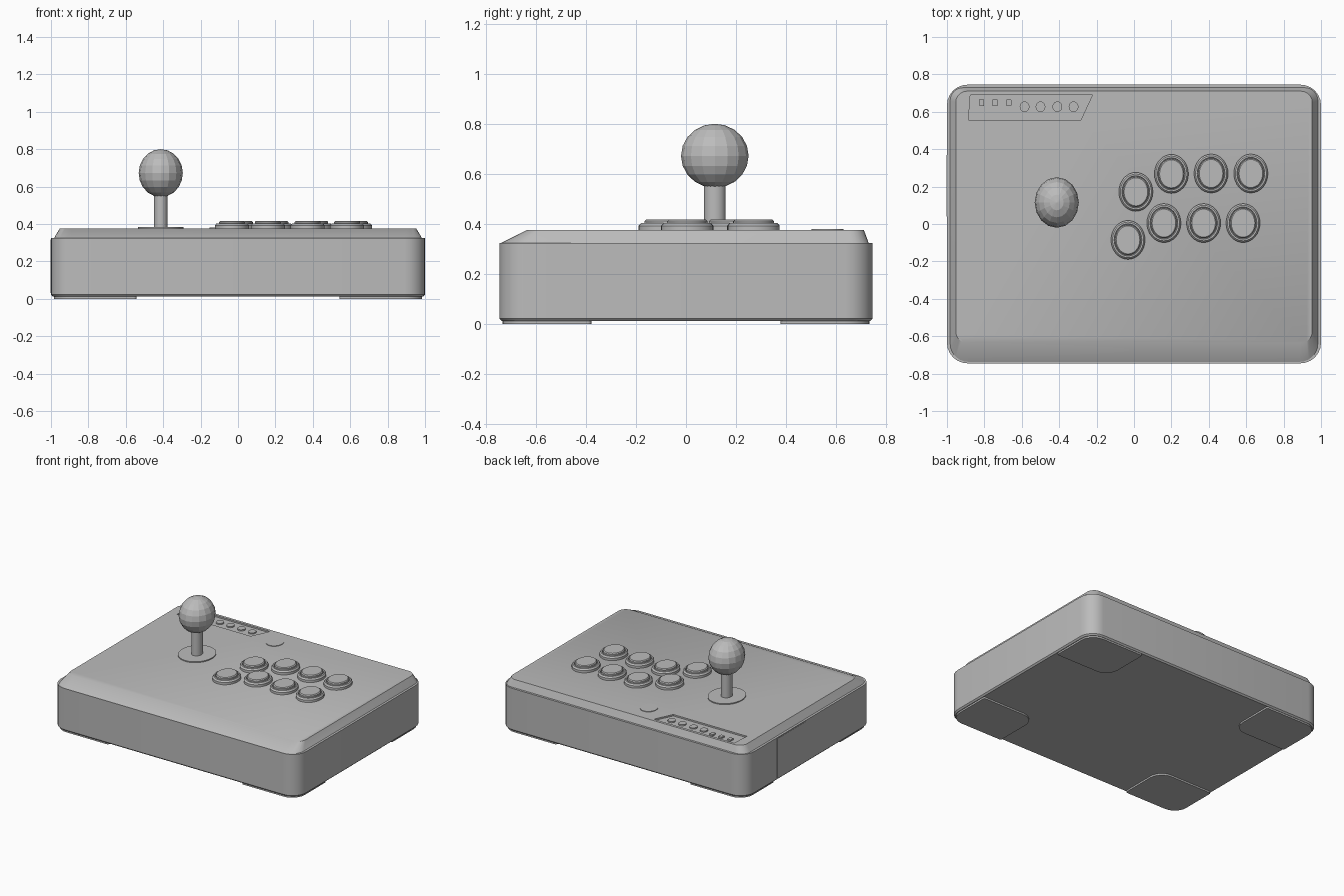
import bpy, bmesh, math

if "Cube" in bpy.data.objects:
    bpy.data.objects.remove(bpy.data.objects["Cube"])

grey = bpy.data.materials.new("light grey plastic")
grey.diffuse_color = (0.5, 0.5, 0.5, 1)
grey.use_nodes = True
grey.node_tree.nodes["Principled BSDF"].inputs["Base Color"].default_value = grey.diffuse_color


def rounded_rect(x0, x1, y0, y1, radii, steps=6):
    """Outline, counter-clockwise from the low corner; one radius per corner."""
    pts = []
    corners = [(x0, y0, 1, 1), (x1, y0, -1, 1), (x1, y1, -1, -1), (x0, y1, 1, -1)]
    for i, ((cx, cy, sx, sy), r) in enumerate(zip(corners, radii)):
        for k in range(steps + 1):
            a = math.pi * (1 + i / 2) + math.pi / 2 * k / steps
            pts.append((cx + sx * r + r * math.cos(a), cy + sy * r + r * math.sin(a)))
    return pts


def ellipse(cx, cy, rx, ry, n):
    return [(cx + rx * math.cos(math.tau * k / n), cy + ry * math.sin(math.tau * k / n))
            for k in range(n)]


def loft(name, rings, smooth=True):
    """Closed solid through a list of (outline, height) rings."""
    bm = bmesh.new()
    loops = [[bm.verts.new((x, y, z)) for x, y in pts] for pts, z in rings]
    n = len(loops[0])
    for low, high in zip(loops, loops[1:]):
        for k in range(n):
            j = (k + 1) % n
            bm.faces.new((low[k], low[j], high[j], high[k]))
    bm.faces.new(loops[0][::-1])
    bm.faces.new(loops[-1])
    mesh = bpy.data.meshes.new(name)
    bm.to_mesh(mesh)
    bm.free()
    mesh.materials.append(grey)
    obj = bpy.data.objects.new(name, mesh)
    bpy.context.collection.objects.link(obj)
    if smooth:
        bpy.ops.object.select_all(action='DESELECT')
        obj.select_set(True)
        bpy.context.view_layer.objects.active = obj
        bpy.ops.object.shade_smooth_by_angle(angle=math.radians(30))
    return obj


def disc(name, cx, cy, profile, n=32):
    """Oval turned part; profile holds (x radius, y radius, height)."""
    return loft(name, [(ellipse(cx, cy, rx, ry, n), z) for rx, ry, z in profile])


# Main case
loft("case", [(rounded_rect(-0.99, 0.99, -0.735, 0.735, [0.1] * 4), 0.012),
              (rounded_rect(-1, 1, -0.745, 0.745, [0.11] * 4), 0.022),
              (rounded_rect(-1, 1, -0.745, 0.745, [0.11] * 4), 0.325)])

# Top panel with a deep front slope and narrow side slopes
top_panel = loft("top_panel",
                 [(rounded_rect(-0.985, 0.985, -0.743, 0.73, [0.1, 0.1, 0.07, 0.07]), 0.322),
                  (rounded_rect(-0.953, 0.953, -0.635, 0.71, [0.06] * 4), 0.376)])

# Slanted control recess cut into the top panel
cutter = loft("recess_cutter",
              [([(-0.885, 0.555), (-0.285, 0.555), (-0.222, 0.69), (-0.875, 0.69)], z)
               for z in (0.365, 0.42)], smooth=False)
cutter.hide_render = True
cutter.hide_viewport = False
cut = top_panel.modifiers.new("recess", 'BOOLEAN')
cut.operation = 'DIFFERENCE'
cut.solver = 'EXACT'
cut.object = cutter
bpy.context.view_layer.objects.active = top_panel
bpy.ops.object.modifier_apply(modifier="recess")
bpy.data.objects.remove(cutter)

# Slide switches and small round buttons inside the recess
for x in (-0.815, -0.743, -0.67):
    loft("slide_switch", [(rounded_rect(x - 0.014, x + 0.014, 0.632, 0.665, [0.002] * 4, 1), z)
                          for z in (0.36, 0.376)])
for x in (-0.585, -0.5, -0.41, -0.323):
    disc("small_button", x, 0.627, [(0.026, 0.028, 0.36), (0.026, 0.028, 0.374)], 20)

# Round home button
disc("home_button", -0.095, 0.565, [(0.058, 0.064, 0.37), (0.058, 0.064, 0.38)], 28)

# Eight play buttons: rounded rim plus raised cap
for x, y in [(0.01, 0.172), (0.2, 0.268), (0.412, 0.27), (0.625, 0.27),
             (-0.032, -0.085), (0.16, 0.005), (0.372, 0.005), (0.583, 0.005)]:
    disc("button_rim", x, y, [(0.091, 0.104, 0.37), (0.091, 0.104, 0.393),
                              (0.083, 0.095, 0.403), (0.074, 0.086, 0.403),
                              (0.072, 0.084, 0.394)])
    disc("button_cap", x, y, [(0.069, 0.081, 0.385), (0.069, 0.081, 0.411),
                              (0.063, 0.075, 0.417)])

# Joystick: dust washer, shaft and faceted ball
SX, SY = -0.413, 0.115
disc("dust_washer", SX, SY, [(0.122, 0.138, 0.37), (0.122, 0.138, 0.383)])
disc("stick_shaft", SX, SY, [(0.037, 0.043, 0.375), (0.037, 0.043, 0.57)], 20)
bpy.ops.mesh.primitive_uv_sphere_add(segments=16, ring_count=10, location=(SX, SY, 0.672))
ball = bpy.context.object
ball.name = "stick_ball"
ball.scale = (0.118, 0.135, 0.128)
ball.data.materials.append(grey)

# Corner feet, rounded on the outer and inner corners
for sx in (-1, 1):
    for sy in (-1, 1):
        xs = sorted((sx * 0.543, sx * 0.985))
        ys = sorted((sy * 0.378, sy * 0.733))
        radii = [0.1, 0.015, 0.1, 0.015] if sx == sy else [0.015, 0.1, 0.015, 0.1]
        loft("corner_foot", [(rounded_rect(*xs, *ys, radii), z) for z in (0, 0.016)])

# Thin hatch on the left side
loft("side_hatch", [(rounded_rect(-1.002, -0.99, 0.04, 0.37, [0.001] * 4, 1), z)
                    for z in (0.03, 0.318)])
